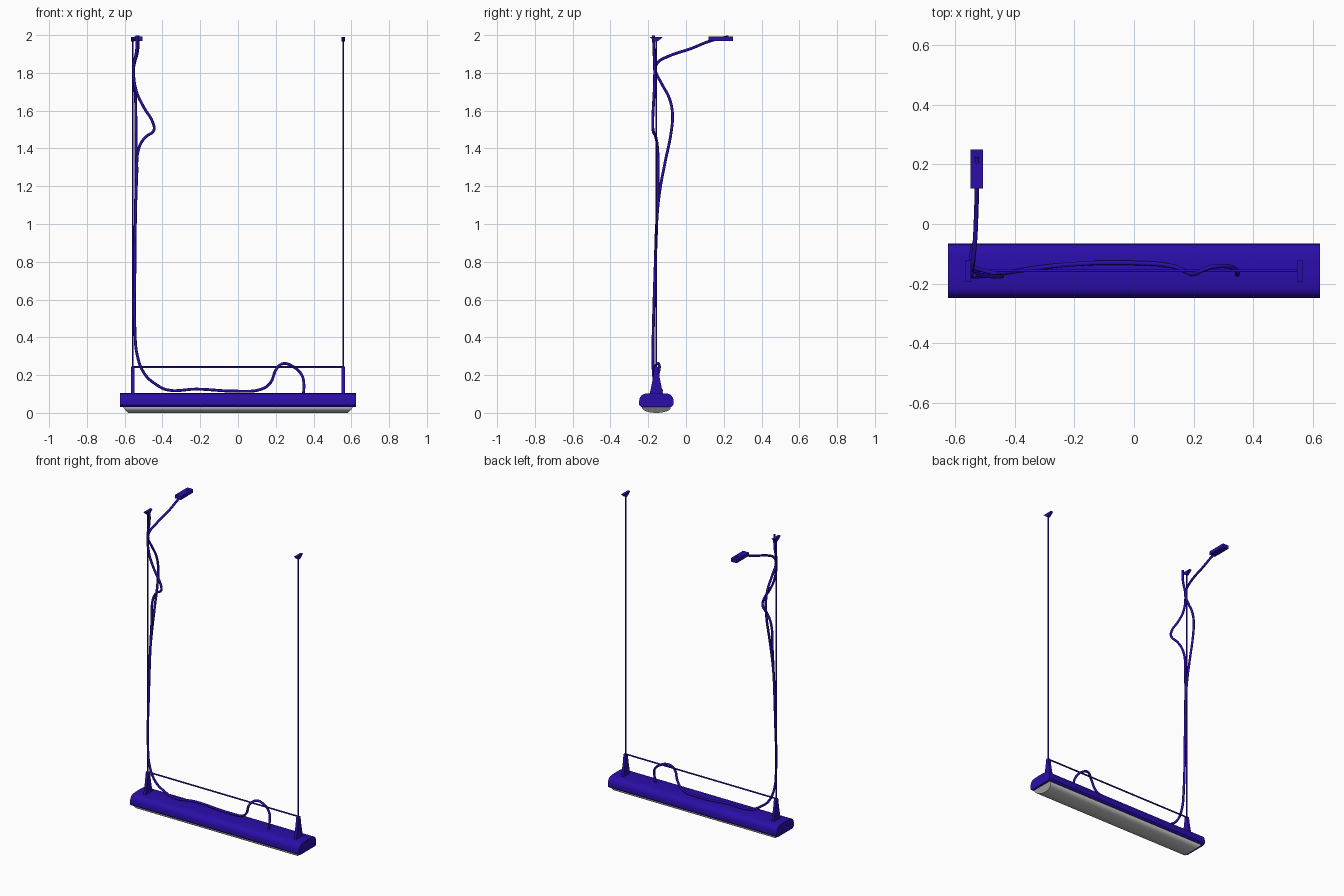
import bpy, bmesh, math

if "Cube" in bpy.data.objects:
    bpy.data.objects.remove(bpy.data.objects["Cube"])

CY = -0.157          # lamp centre line in y
HX = 0.557           # suspension points at +-HX

blue = bpy.data.materials.new("blue_paint")
blue.diffuse_color = (0.025, 0.004, 0.40, 1)
blue.use_nodes = True
blue.node_tree.nodes["Principled BSDF"].inputs["Base Color"].default_value = blue.diffuse_color


def loft_x(name, profile, end_x, mat=blue, cx=0, smooth=True):
    """Closed (y, z) profile lofted along x; end_x(z) gives the half length."""
    bm = bmesh.new()
    rings = [[bm.verts.new((cx + s * end_x(z), y, z)) for y, z in profile] for s in (-1, 1)]
    n = len(profile)
    for i in range(n):
        j = (i + 1) % n
        bm.faces.new((rings[0][i], rings[0][j], rings[1][j], rings[1][i]))
    bm.faces.new(rings[0])
    bm.faces.new(rings[1])
    bmesh.ops.recalc_face_normals(bm, faces=bm.faces)
    me = bpy.data.meshes.new(name)
    bm.to_mesh(me)
    bm.free()
    ob = bpy.data.objects.new(name, me)
    bpy.context.collection.objects.link(ob)
    if mat:
        me.materials.append(mat)
    if smooth:
        bpy.ops.object.select_all(action='DESELECT')
        ob.select_set(True)
        bpy.context.view_layer.objects.active = ob
        bpy.ops.object.shade_smooth_by_angle(angle=math.radians(35))
    return ob


def tube(name, points, radius, curved=True):
    """Round cord or wire through the given points."""
    cu = bpy.data.curves.new(name, 'CURVE')
    cu.dimensions = '3D'
    cu.bevel_depth = radius
    cu.bevel_resolution = 2
    cu.resolution_u = 5
    cu.use_fill_caps = True
    sp = cu.splines.new('BEZIER')
    sp.bezier_points.add(len(points) - 1)
    for bp, p in zip(sp.bezier_points, points):
        bp.co = p
        bp.handle_left_type = bp.handle_right_type = 'AUTO' if curved else 'VECTOR'
    cu.materials.append(blue)
    ob = bpy.data.objects.new(name, cu)
    bpy.context.collection.objects.link(ob)
    return ob


# Lamp housing: straight lower sides with a rounded top
half = [(0.080, 0.032), (0.091, 0.042), (0.091, 0.062)]
half += [(0.056 + 0.035 * math.cos(a), 0.062 + 0.040 * math.sin(a))
         for a in (math.radians(d) for d in range(15, 91, 15))]
half += [(0.028, 0.1045)]
housing = [(CY + y, z) for y, z in half] + [(CY - y, z) for y, z in reversed(half)]
loft_x("lamp_housing", housing, lambda z: 0.625)

# Grey diffuser: shallow arc with slanted ends
arc = [(CY + 0.077 * math.cos(a), 0.034 - 0.034 * math.sin(a) ** 0.8)
       for a in (math.radians(d) for d in range(0, 180, 15))] + [(CY - 0.077, 0.034)]
loft_x("lamp_diffuser", arc, lambda z: 0.613 - (0.034 - z) * 0.9, mat=None)

for side, s in (("left", -1), ("right", 1)):
    # Tapered brackets on the housing
    b = [(0.036, 0.100), (0.030, 0.125), (0.017, 0.19), (0.010, 0.24), (0.006, 0.245)]
    loft_x(side + "_bracket", [(CY + y, z) for y, z in b] + [(CY - y, z) for y, z in reversed(b)],
           lambda z: 0.009, cx=s * HX, smooth=False)
    # Ceiling hooks
    h = [(0.005, 1.966), (0.016, 1.974), (0.036, 1.991)]
    loft_x(side + "_ceiling_hook", [(CY + y, z) for y, z in h] + [(CY - y, z) for y, z in reversed(h)],
           lambda z: 0.009, cx=s * HX, smooth=False)
    # Suspension wires
    tube(side + "_wire", [(s * HX, CY, 0.235), (s * HX, CY, 1.975)], 0.0045, False)

# Cross rod between the brackets
tube("cross_rod", [(-HX, CY, 0.242), (HX, CY, 0.242)], 0.005, False)

# Ceiling connector box
loft_x("connector_box", [(0.12, 1.970), (0.25, 1.970), (0.25, 1.993), (0.12, 1.993)],
       lambda z: 0.0215, cx=-0.528, smooth=False)

# Power cord: ceiling, side loop, down the wire, along the lamp, final hoop
tube("power_cord", [
    (-0.535, -0.172, 1.998), (-0.537, -0.170, 1.92), (-0.553, -0.166, 1.83),
    (-0.540, -0.168, 1.71), (-0.500, -0.173, 1.62), (-0.450, -0.176, 1.535),
    (-0.446, -0.174, 1.495), (-0.490, -0.160, 1.46), (-0.524, -0.151, 1.405),
    (-0.536, -0.148, 1.25), (-0.543, -0.154, 1.03), (-0.546, -0.164, 0.75),
    (-0.546, -0.173, 0.45), (-0.530, -0.175, 0.29), (-0.490, -0.172, 0.20),
    (-0.440, -0.165, 0.155), (-0.375, -0.155, 0.122), (-0.220, -0.136, 0.126),
    (0.000, -0.131, 0.115), (0.125, -0.141, 0.126), (0.172, -0.158, 0.16),
    (0.205, -0.167, 0.235), (0.240, -0.150, 0.261), (0.290, -0.141, 0.246),
    (0.335, -0.148, 0.205), (0.349, -0.165, 0.15), (0.346, -0.170, 0.10)], 0.0075)

# Connector cord: box, over to the wire, forward sag, joins the power cord
tube("connector_cord", [
    (-0.528, 0.225, 1.992), (-0.528, 0.125, 1.968), (-0.530, 0.03, 1.93), (-0.538, -0.10, 1.885),
    (-0.547, -0.150, 1.855), (-0.553, -0.162, 1.82), (-0.548, -0.130, 1.745),
    (-0.543, -0.090, 1.67), (-0.541, -0.072, 1.59), (-0.540, -0.078, 1.49),
    (-0.540, -0.110, 1.33), (-0.541, -0.138, 1.18), (-0.544, -0.153, 1.04),
    (-0.546, -0.164, 0.75)], 0.0075)
